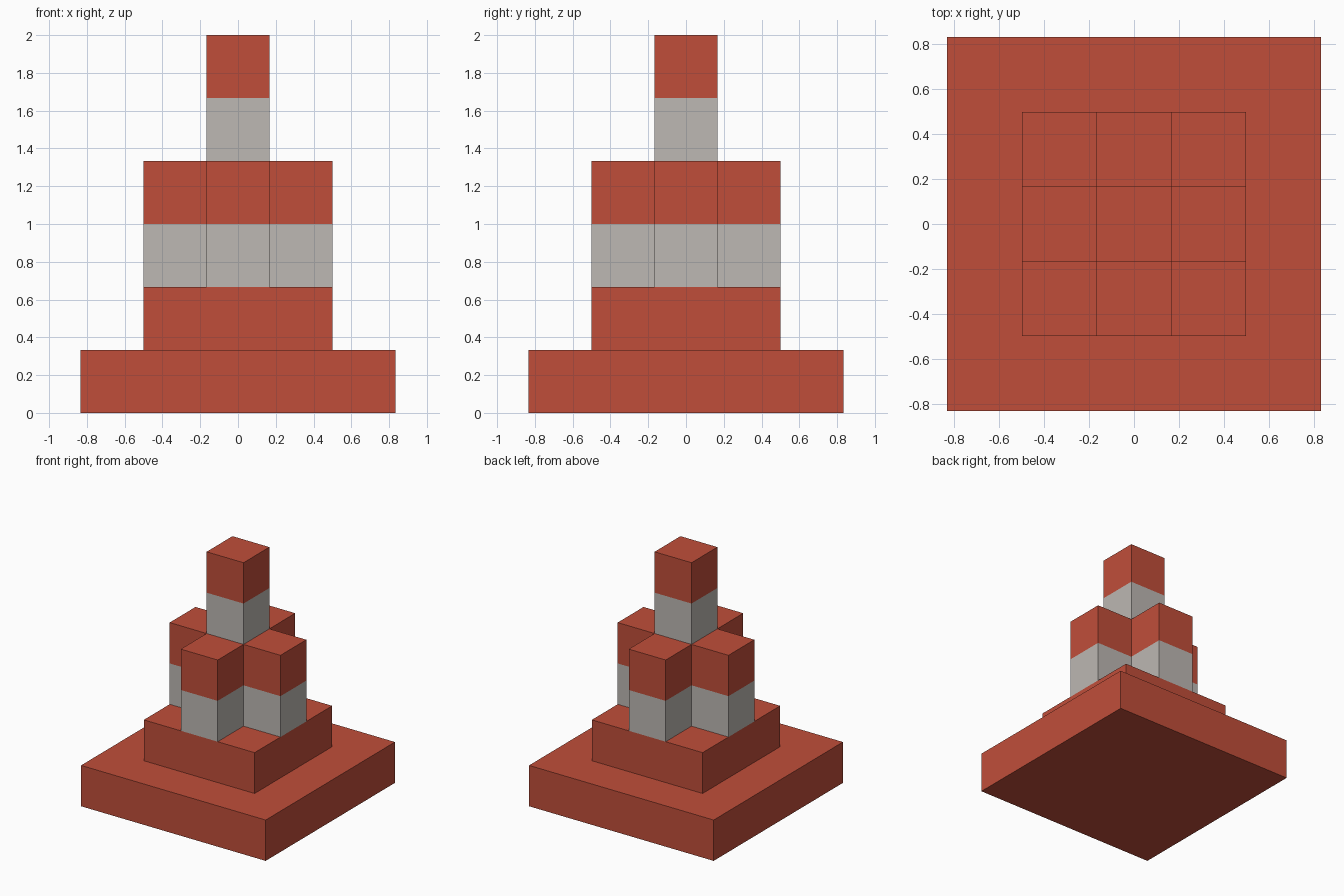
import bpy, bmesh

cube = bpy.data.objects.get("Cube")
if cube:
    bpy.data.objects.remove(cube, do_unlink=True)

U = 1 / 3   # height of one layer; all sizes are multiples of it


def material(name, rgb):
    m = bpy.data.materials.new(name)
    m.use_nodes = True
    colour = (*rgb, 1)
    m.diffuse_color = colour
    bsdf = m.node_tree.nodes["Principled BSDF"]
    bsdf.inputs["Base Color"].default_value = colour
    bsdf.inputs["Roughness"].default_value = 0.8
    return m


RED = material("brick red", (0.527, 0.076, 0.042))
GREY = material("pale grey", (0.509, 0.479, 0.451))


def square(h):
    return [(-h, -h), (h, -h), (h, h), (-h, h)]


def cross(a, b):
    """Plus-shaped outline: arm half width a, reach b."""
    arm = [(b, -a), (b, a), (a, a)]
    pts = []
    for c, s in ((1, 0), (0, 1), (-1, 0), (0, -1)):   # quarter turns
        pts += [(x * c - y * s, x * s + y * c) for x, y in arm]
    return pts


def tier(name, outline, z, colours):
    """Stack one layer per colour, extruding the outline upwards from z."""
    bm = bmesh.new()
    ring = [bm.verts.new((x, y, z)) for x, y in outline]
    slots = list(dict.fromkeys(colours))
    bm.faces.new(ring[::-1]).material_index = slots.index(colours[0])
    n = len(ring)
    for i, col in enumerate(colours):
        upper = [bm.verts.new((x, y, z + (i + 1) * U)) for x, y in outline]
        for k in range(n):
            j = (k + 1) % n
            f = bm.faces.new((ring[k], ring[j], upper[j], upper[k]))
            f.material_index = slots.index(col)
        ring = upper
    bm.faces.new(ring).material_index = slots.index(colours[-1])
    mesh = bpy.data.meshes.new(name)
    bm.to_mesh(mesh)
    bm.free()
    for m in slots:
        mesh.materials.append(m)
    obj = bpy.data.objects.new(name, mesh)
    bpy.context.collection.objects.link(obj)
    return obj


# Two square steps, a banded cross-shaped body and a banded spire
tier("base_slab", square(2.5 * U), 0, [RED])
tier("upper_step", square(1.5 * U), U, [RED])
tier("cross_body", cross(0.5 * U, 1.5 * U), 2 * U, [GREY, RED])
tier("spire", square(0.5 * U), 4 * U, [GREY, RED])
